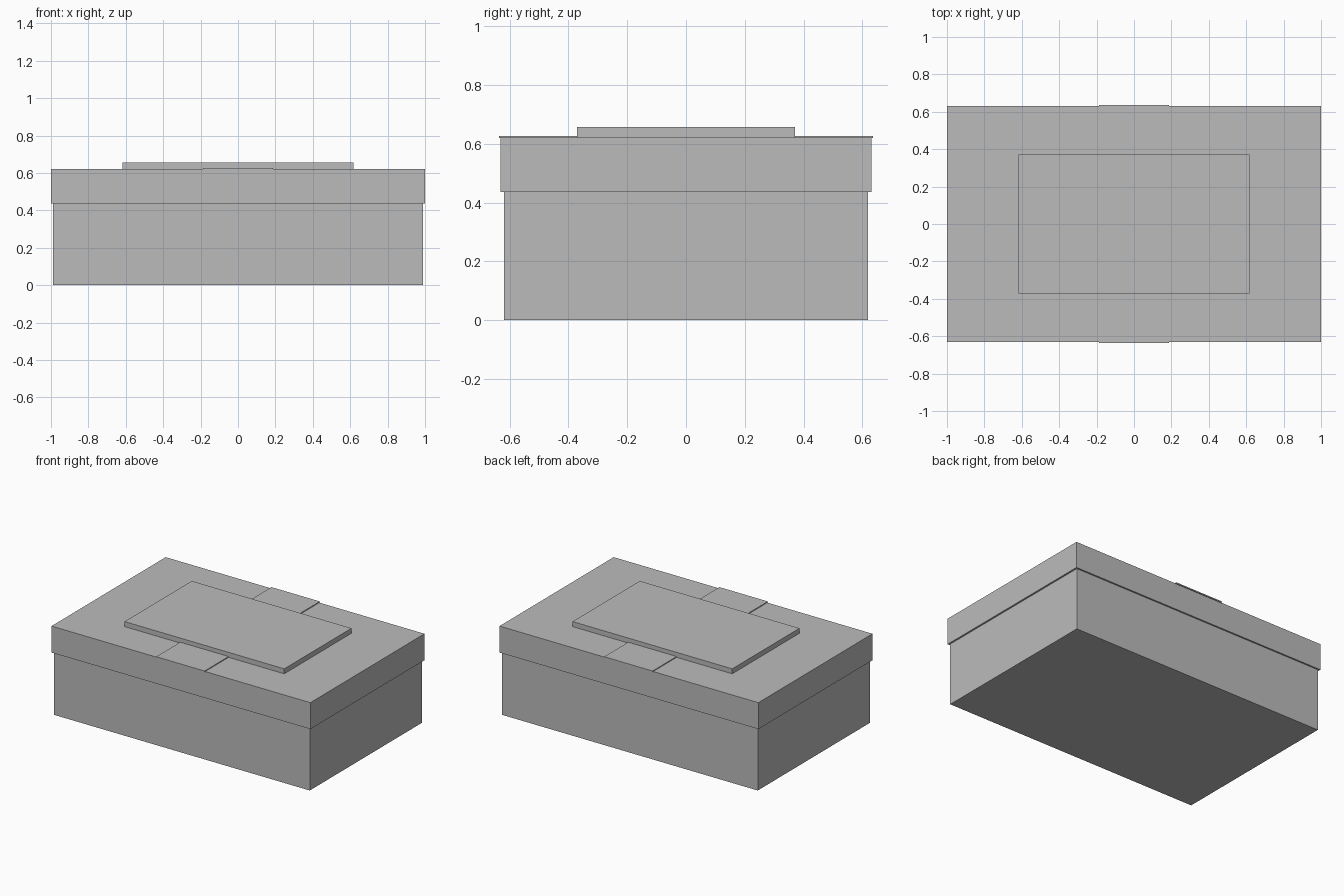
import bpy

# Remove the default cube only
cube = bpy.data.objects.get("Cube")
if cube:
    bpy.data.objects.remove(cube, do_unlink=True)

# Single plain grey
grey = bpy.data.materials.new("plain_grey")
grey.use_nodes = True
colour = (0.5, 0.5, 0.5, 1.0)
grey.diffuse_color = colour
for node in grey.node_tree.nodes:
    if node.type == 'BSDF_PRINCIPLED':
        node.inputs["Base Color"].default_value = colour


def box(name, half_x, half_y, bottom, top):
    """Flat-faced box centred on the z axis."""
    bpy.ops.mesh.primitive_cube_add(size=2, location=(0, 0, (bottom + top) / 2))
    obj = bpy.context.object
    obj.name = name
    obj.scale = (half_x, half_y, (top - bottom) / 2)
    bpy.ops.object.transform_apply(location=False, rotation=False, scale=True)
    obj.data.materials.append(grey)
    return obj


LID_BOTTOM, LID_TOP = 0.436, 0.621

# Box body and the slightly wider lid
box("box_body", 0.988, 0.619, 0, LID_BOTTOM)
box("box_lid", 1.0, 0.63, LID_BOTTOM, LID_TOP)

# Thin band across the lid, overhanging front and back
box("lid_band", 0.187, 0.636, LID_TOP - 0.002, LID_TOP + 0.006)

# Raised panel on top
box("top_panel", 0.617, 0.371, LID_TOP, 0.656)
